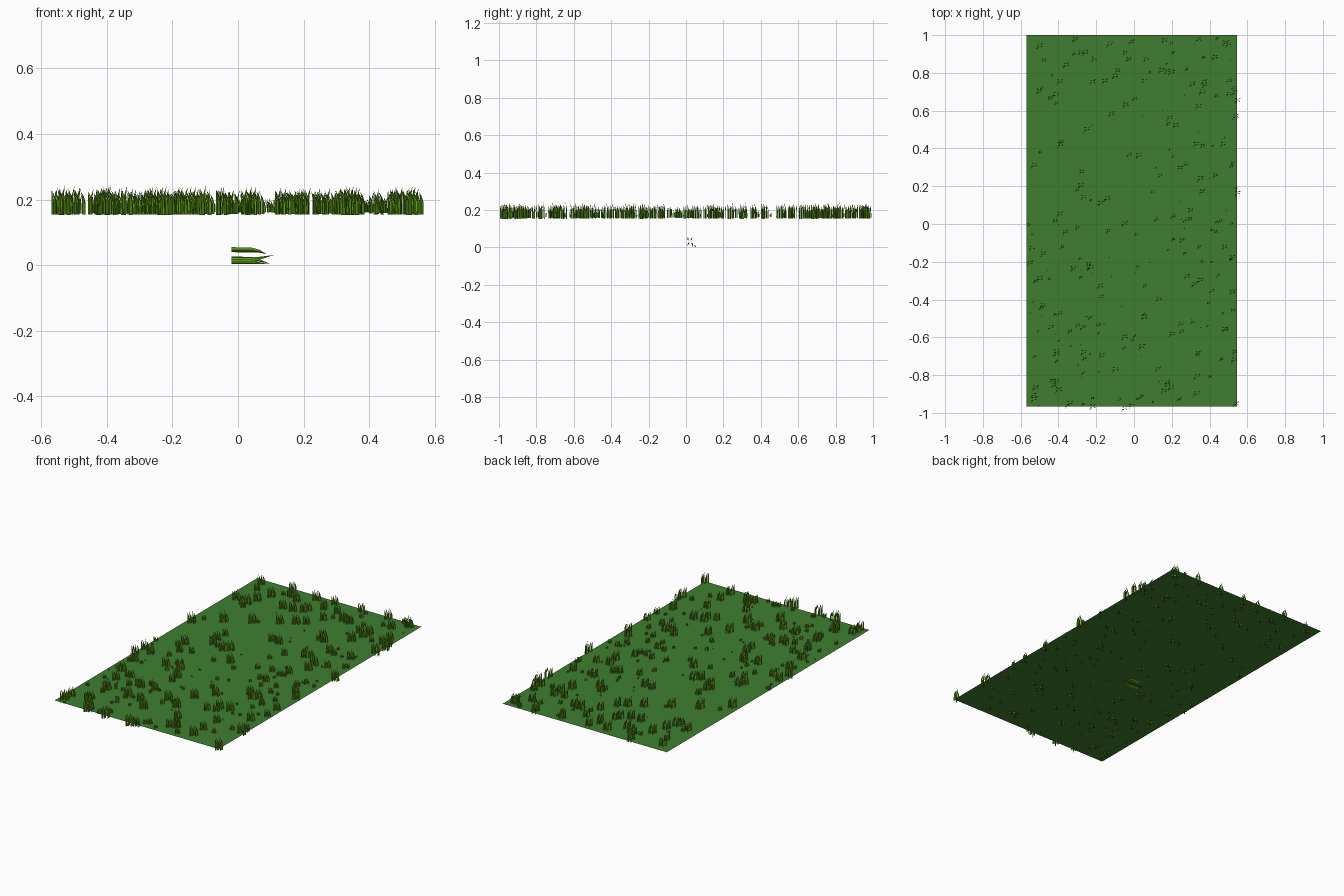
import bpy, bmesh, random
from math import cos, sin, radians
from mathutils import Vector, Matrix

if "Cube" in bpy.data.objects:
    bpy.data.objects.remove(bpy.data.objects["Cube"])

random.seed(7)
GROUND_Z = 0.167


def material(name, rgb):
    m = bpy.data.materials.new(name)
    m.diffuse_color = (*rgb, 1)
    m.use_nodes = True
    m.node_tree.nodes["Principled BSDF"].inputs["Base Color"].default_value = m.diffuse_color
    return m


def make_object(name, bm, mat):
    mesh = bpy.data.meshes.new(name)
    bm.to_mesh(mesh)
    bm.free()
    mesh.materials.append(mat)
    ob = bpy.data.objects.new(name, mesh)
    bpy.context.collection.objects.link(ob)
    return ob


def add_blade(bm, base, tip, angle):
    """Flat four-sided blade along x: straight stem, then a bent taper to a point."""
    a = radians(angle)
    wide = Vector((0, cos(a), sin(a)))
    thin = Vector((0, -sin(a), cos(a)))
    start = Vector((-0.02, *base))
    end = Vector(tip)
    rings = []
    for x, bend, w in ((-0.02, 0, 0.0075), (0.040, 0.05, 0.0075), (0.066, 0.35, 0.0045)):
        c = start.lerp(end, bend)
        c.x = min(x, end.x - 0.02)
        rings.append([bm.verts.new(c + wide * w * i + thin * 0.0028 * j)
                      for i, j in ((1, 0), (0, 1), (-1, 0), (0, -1))])
    bm.faces.new(rings[0][::-1])
    for r, s in zip(rings, rings[1:]):
        for k in range(4):
            n = (k + 1) % 4
            bm.faces.new((r[k], r[n], s[n], s[k]))
    point = bm.verts.new(end)
    for k in range(4):
        bm.faces.new((rings[-1][k], rings[-1][(k + 1) % 4], point))


grass = material("grass_green", (0.13, 0.36, 0.01))
soil = material("ground_green", (0.05, 0.21, 0.03))

# Source tuft lying on its side at the origin: base (y, z), tip (x, y, z), twist
BLADES = [
    ((0.010, 0.048), (0.088, 0.014, 0.033), 115),
    ((0.030, 0.046), (0.080, 0.024, 0.036), 60),
    ((0.011, 0.016), (0.110, 0.018, 0.031), 70),
    ((0.034, 0.020), (0.098, 0.034, 0.004), 125),
    ((0.047, 0.008), (0.094, 0.053, 0.003), 140),
]
tuft = bmesh.new()
for base, tip, angle in BLADES:
    add_blade(tuft, base, tip, angle)
bmesh.ops.recalc_face_normals(tuft, faces=tuft.faces)
tuft_mesh = make_object("lying_tuft", tuft, grass).data

# Ground sheet
X0, X1, Y0, Y1 = -0.57, 0.545, -0.965, 1.0
bm = bmesh.new()
bm.faces.new([bm.verts.new((x, y, GROUND_Z))
              for x, y in ((X0, Y0), (X1, Y0), (X1, Y1), (X0, Y1))])
make_object("ground_sheet", bm, soil)

# Large tufts at their seen centres, the rest scattered with mixed sizes
LARGE = [
    (-.50, .94), (-.31, .975), (-.13, .95), (-.21, .87), (-.36, .84), (.34, .975),
    (.43, .88), (.50, .95), (-.50, .70), (-.22, .75), (-.10, .78), (.20, .80),
    (.37, .75), (.34, .62), (.55, .65), (-.12, .58), (-.25, .50), (-.39, .42),
    (.22, .52), (.33, .42), (-.53, .31), (-.28, .20), (.35, .24), (.55, .16),
    (-.05, 0), (-.54, -.13), (-.48, -.16), (-.23, -.23), (-.32, -.24), (-.18, -.33),
    (-.50, -.29), (.28, -.28), (.35, -.30), (.52, -.18), (-.44, -.55), (-.27, -.55),
    (-.05, -.60), (.13, -.40), (.25, -.53), (.48, -.56), (-.41, -.69), (-.17, -.70),
    (.04, -.65), (.53, -.72), (-.52, -.87), (-.53, -.93), (-.40, -.88), (-.34, -.95),
    (-.22, -.97), (-.05, -.98), (-.10, -.77), (.13, -.77), (.54, -.955), (.33, -.90),
]
spots = [(x - 0.019, y + 0.019, random.uniform(0.6, 0.7)) for x, y in LARGE]
spots += [(random.uniform(X0, X1 - 0.01), random.uniform(Y0 + 0.01, Y1),
           random.uniform(0.08, 0.68)) for _ in range(220)]

# Stand the tuft up: its length turns to z
UPRIGHT = Matrix(((0, 0, 1), (0, -1, 0), (1, 0, 0))).to_4x4()
bm = bmesh.new()
for x, y, size in spots:
    first = len(bm.verts)
    bm.from_mesh(tuft_mesh)
    bm.verts.ensure_lookup_table()
    place = Matrix.Translation((x, y, GROUND_Z)) @ UPRIGHT @ Matrix.Scale(size, 4)
    bmesh.ops.transform(bm, matrix=place, verts=bm.verts[first:])
make_object("grass_tufts", bm, grass)
